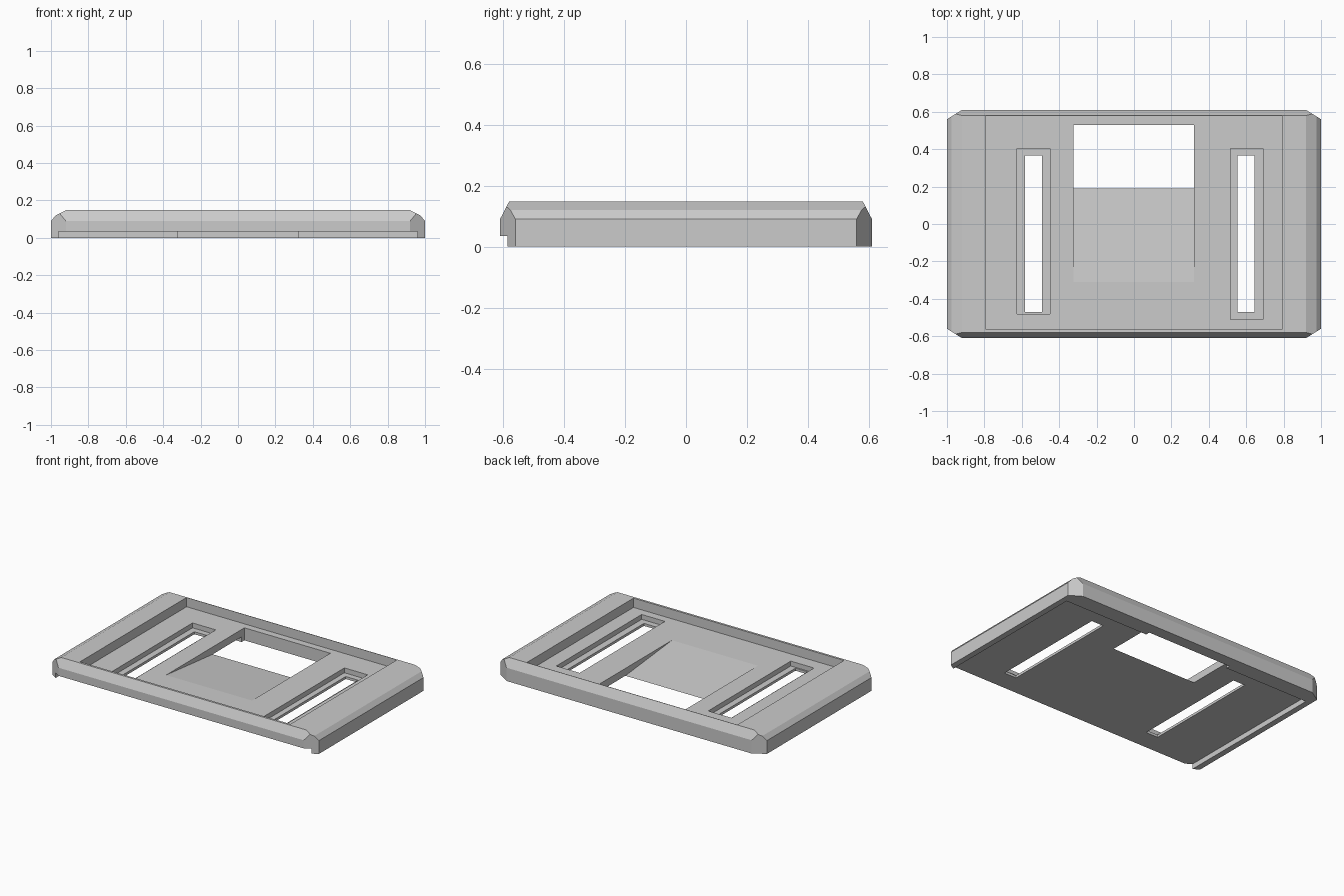
import bpy, bmesh
from mathutils import Vector

if "Cube" in bpy.data.objects:
    bpy.data.objects.remove(bpy.data.objects["Cube"])

HX, HY, H = 1.0, 0.61, 0.148      # half width, half depth, height
FLOOR, LEDGE, UNDER = 0.085, 0.052, 0.035


def finish(name, bm):
    bmesh.ops.recalc_face_normals(bm, faces=bm.faces[:])
    me = bpy.data.meshes.new(name)
    bm.to_mesh(me)
    bm.free()
    ob = bpy.data.objects.new(name, me)
    bpy.context.collection.objects.link(ob)
    return ob


def box_mesh(x0, x1, y0, y1, z0, z1):
    bm = bmesh.new()
    bmesh.ops.create_cube(bm, size=1)
    for v in bm.verts:
        v.co = Vector(((x0 + x1) / 2 + v.co.x * (x1 - x0),
                       (y0 + y1) / 2 + v.co.y * (y1 - y0),
                       (z0 + z1) / 2 + v.co.z * (z1 - z0)))
    return bm


def slice_off(bm, point, normal):
    """Cut away everything beyond a plane and cap the opening."""
    res = bmesh.ops.bisect_plane(bm, geom=bm.verts[:] + bm.edges[:] + bm.faces[:],
                                 plane_co=point, plane_no=normal, clear_outer=True)
    edges = [g for g in res['geom_cut'] if isinstance(g, bmesh.types.BMEdge)]
    bmesh.ops.contextual_create(bm, geom=edges)


def cut(ob, cutter):
    mod = ob.modifiers.new(cutter.name, 'BOOLEAN')
    mod.operation, mod.solver, mod.object = 'DIFFERENCE', 'EXACT', cutter
    bpy.context.view_layer.objects.active = ob
    bpy.ops.object.modifier_apply(modifier=mod.name)
    bpy.data.objects.remove(cutter)


# Plate with bevelled rim and clipped corners
bm = box_mesh(-HX, HX, -HY, HY, 0, H)
for s in (-1, 1):
    slice_off(bm, (s * 1.0, 0, 0.09), (s * 0.03, 0, 0.025))
    slice_off(bm, (s * 0.92, 0, H), (s * 0.028, 0, 0.055))
    slice_off(bm, (0, s * HY, 0.09), (0, s * 0.058, 0.03))
    for t in (-1, 1):
        slice_off(bm, (s * 1.0, t * 0.56, 0), (s * 0.05, t * 0.08, 0))
plate = finish("cover_plate", bm)

# Top pocket
cut(plate, finish("pocket_cutter", box_mesh(-0.79, 0.79, -0.565, 0.577, FLOOR, 0.3)))

# Underside recess, open at the front
cut(plate, finish("underside_cutter", box_mesh(-0.96, 0.96, -0.9, 0.5, -0.1, UNDER)))

# Stepped slots
for x0, x1, y0, ix0, ix1 in ((-0.625, -0.45, -0.48, -0.583, -0.492),
                             (0.515, 0.69, -0.51, 0.553, 0.645)):
    cut(plate, finish("slot_step_cutter", box_mesh(x0, x1, y0, 0.405, LEDGE, 0.12)))
    cut(plate, finish("slot_cutter", box_mesh(ix0, ix1, -0.47, 0.365, -0.1, 0.12)))

# Window with a ramp leading down into it
ramp = [(-0.31, FLOOR), (0.19, UNDER), (0.19, -0.1), (0.53, -0.1), (0.53, 0.11), (-0.31, 0.11)]
bm = bmesh.new()
face = bm.faces.new([bm.verts.new((-0.323, y, z)) for y, z in ramp])
ext = bmesh.ops.extrude_face_region(bm, geom=[face])
bmesh.ops.translate(bm, vec=(0.645, 0, 0),
                    verts=[v for v in ext['geom'] if isinstance(v, bmesh.types.BMVert)])
cut(plate, finish("window_cutter", bm))
